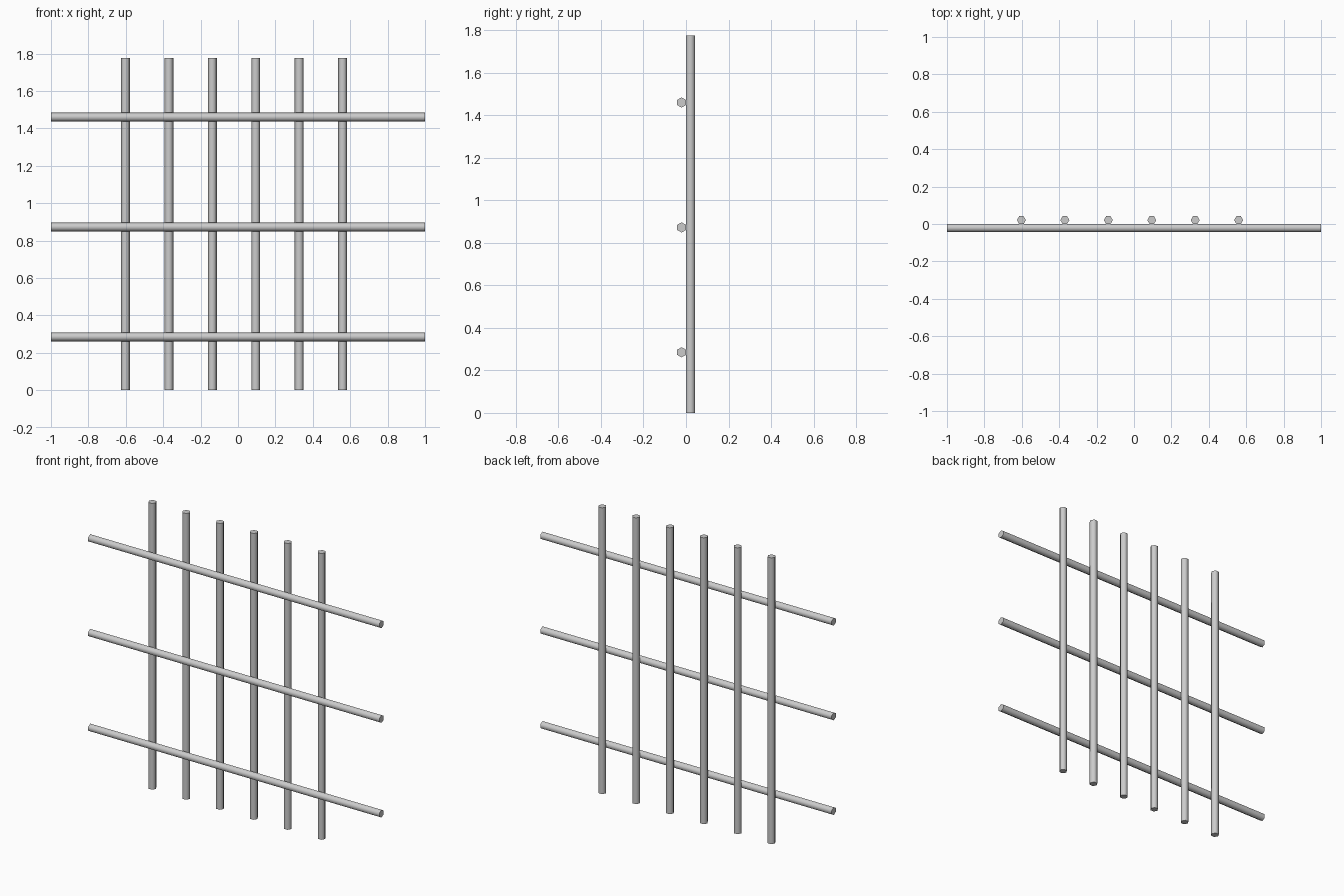
import bpy, bmesh
from math import cos, sin, pi, radians
from mathutils import Matrix, Vector

if "Cube" in bpy.data.objects:
    bpy.data.objects.remove(bpy.data.objects["Cube"])

R = 0.024               # corner radius of the hexagonal bars
FLAT = R * cos(pi / 6)  # centre to flat side
HEIGHT = 1.776


def hex_bar(name, length, location, along_x=False):
    """Six-sided bar, flats facing front and back, centred on location."""
    bm = bmesh.new()
    ring = [bm.verts.new((R * cos(i * pi / 3), R * sin(i * pi / 3), -length / 2))
            for i in range(6)]
    base = bm.faces.new(ring)
    ext = bmesh.ops.extrude_face_region(bm, geom=[base], use_keep_orig=True)
    top = [g for g in ext["geom"] if isinstance(g, bmesh.types.BMVert)]
    bmesh.ops.translate(bm, verts=top, vec=Vector((0, 0, length)))
    if along_x:
        bm.transform(Matrix.Rotation(pi / 2, 4, 'Y'))
    bmesh.ops.recalc_face_normals(bm, faces=bm.faces[:])
    mesh = bpy.data.meshes.new(name)
    bm.to_mesh(mesh)
    bm.free()
    obj = bpy.data.objects.new(name, mesh)
    obj.location = location
    bpy.context.collection.objects.link(obj)
    # smooth sides, sharp ends
    bpy.ops.object.select_all(action='DESELECT')
    obj.select_set(True)
    bpy.context.view_layer.objects.active = obj
    bpy.ops.object.shade_smooth_by_angle(angle=radians(65))
    return obj


# upright bars, behind the rails
for i in range(6):
    hex_bar(f"upright_bar_{i + 1}", HEIGHT, (-0.602 + 0.2323 * i, FLAT, HEIGHT / 2))

# horizontal rails, in front
for i in range(3):
    hex_bar(f"cross_rail_{i + 1}", 2.0, (0, -FLAT, 0.285 + 0.5875 * i), along_x=True)
